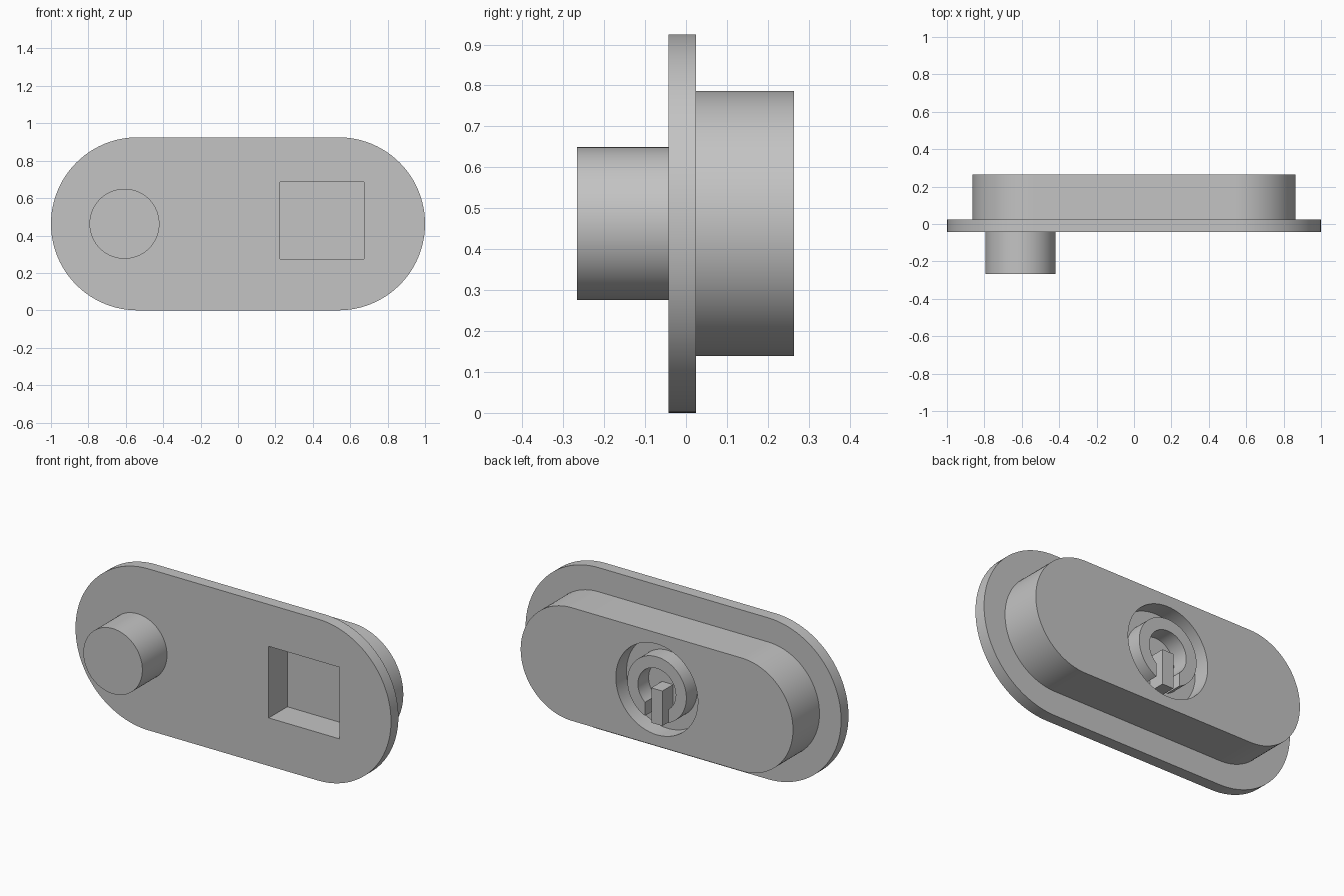
import bpy, bmesh
from math import sin, cos, pi, asin, radians

old = bpy.data.objects.get("Cube")
if old:
    bpy.data.objects.remove(old, do_unlink=True)

MID = 0.4625      # height of the long axis
BACK = 0.264      # rear face
FLOOR = 0.167     # floor of the round rear recess

grey = bpy.data.materials.new("plain grey")
grey.use_nodes = True
grey.diffuse_color = (0.55, 0.55, 0.55, 1)
grey.node_tree.nodes["Principled BSDF"].inputs["Base Color"].default_value = (0.55, 0.55, 0.55, 1)


def arc(cx, r, start, end, steps):
    return [(cx + r * cos(start + (end - start) * i / steps),
             r * sin(start + (end - start) * i / steps)) for i in range(steps + 1)]


def circle(cx, r):
    return arc(cx, r, 0, 2 * pi, 96)[:-1]


def stadium(half, r):
    return arc(half, r, -pi / 2, pi / 2, 48) + arc(-half, r, pi / 2, 3 * pi / 2, 48)


def box(x0, x1, z0, z1):
    return [(x0, z0), (x1, z0), (x1, z1), (x0, z1)]


def prism(name, outline, y0, y1):
    """Extrude an x-z outline, measured from the long axis, from y0 to y1."""
    bm = bmesh.new()
    face = bm.faces.new([bm.verts.new((x, y0, z + MID)) for x, z in outline])
    out = bmesh.ops.extrude_face_region(bm, geom=[face])
    verts = [g for g in out["geom"] if isinstance(g, bmesh.types.BMVert)]
    bmesh.ops.translate(bm, vec=(0, y1 - y0, 0), verts=verts)
    bmesh.ops.recalc_face_normals(bm, faces=bm.faces)
    mesh = bpy.data.meshes.new(name)
    bm.to_mesh(mesh)
    bm.free()
    mesh.materials.append(grey)
    obj = bpy.data.objects.new(name, mesh)
    bpy.context.collection.objects.link(obj)
    return obj


def activate(obj):
    bpy.ops.object.select_all(action="DESELECT")
    obj.select_set(True)
    bpy.context.view_layer.objects.active = obj


def cut(obj, outline, y0, y1):
    cutter = prism("cutter", outline, y0, y1)
    cutter.hide_render = True
    mod = obj.modifiers.new("cut", "BOOLEAN")
    mod.operation = "DIFFERENCE"
    mod.solver = "EXACT"
    mod.object = cutter
    activate(obj)
    bpy.ops.object.modifier_apply(modifier=mod.name)
    bpy.data.objects.remove(cutter, do_unlink=True)


# Front plate and rear body, with the square pocket and round recess
plate = prism("front_plate", stadium(0.5375, 0.4625), -0.043, 0.024)
body = prism("rear_body", stadium(0.539, 0.324), 0.024, BACK)
pocket = box(0.225, 0.675, -0.1875, 0.2225)
cut(plate, pocket, -0.2, 0.125)
cut(body, pocket, -0.2, 0.125)
cut(body, circle(0, 0.26), FLOOR, 0.4)

# Round knob on the front
knob = prism("front_knob", circle(-0.607, 0.187), -0.266, -0.043)

# Ring in the recess, open at the bottom, with a bar in the gap
gap = 0.075
a, b = asin(gap / 0.187), asin(gap / 0.12)
ring_outline = (arc(0, 0.187, a - pi / 2, 3 * pi / 2 - a, 80)
                + arc(0, 0.12, 3 * pi / 2 - b, b - pi / 2, 80))
ring = prism("recess_ring", ring_outline, FLOOR, BACK)
bar = prism("recess_bar", box(-0.035, 0.035, -0.2, 0), FLOOR, BACK)

for part in (plate, body, knob, ring, bar):
    activate(part)
    bpy.ops.object.shade_smooth_by_angle(angle=radians(30))
